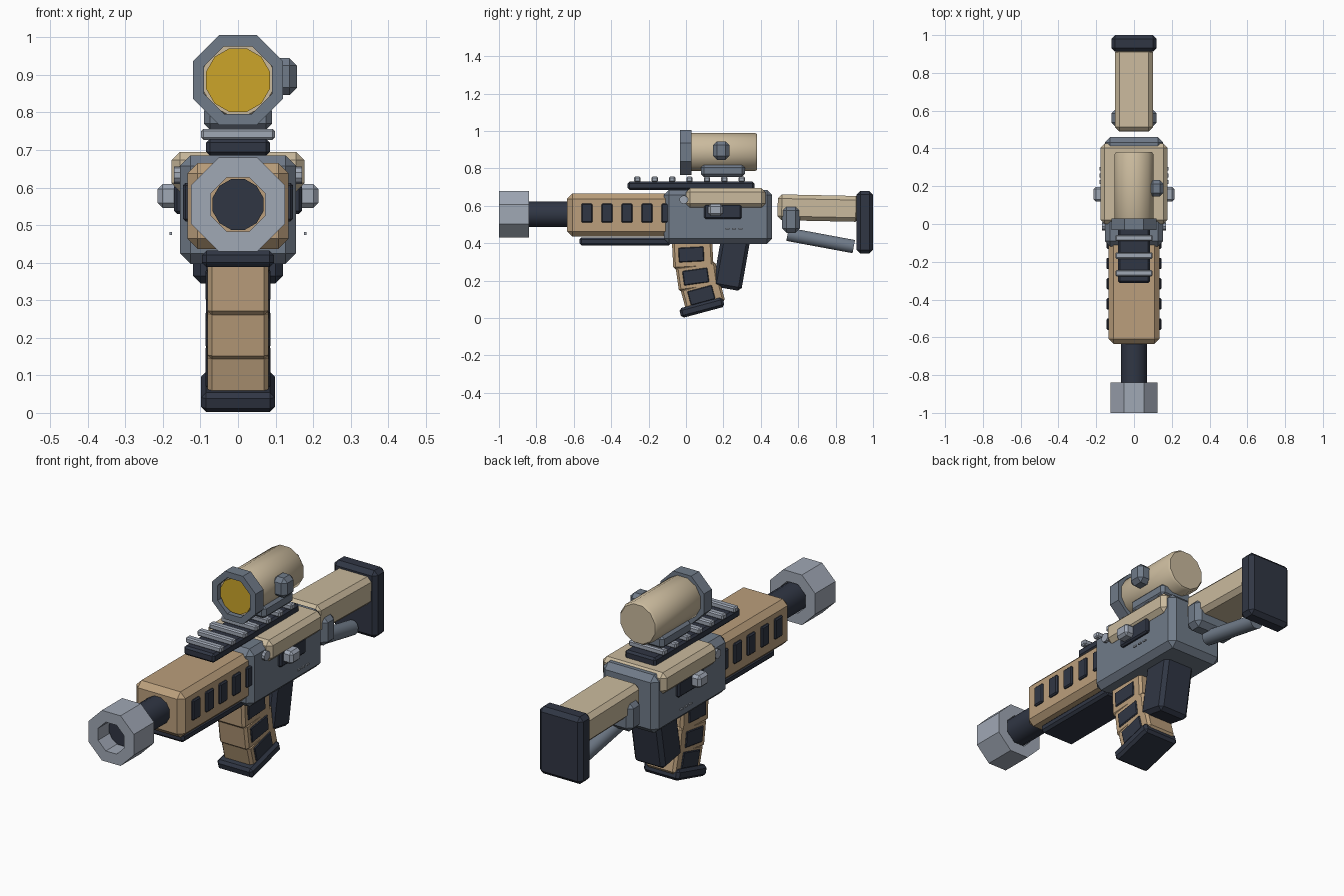
import bpy, bmesh, math
from mathutils import Matrix

if "Cube" in bpy.data.objects:
    bpy.data.objects.remove(bpy.data.objects["Cube"])


def material(name, r, g, b):
    m = bpy.data.materials.new(name)
    lin = [((c / 255 + 0.055) / 1.055) ** 2.4 for c in (r, g, b)]
    m.diffuse_color = (*lin, 1)
    m.use_nodes = True
    m.node_tree.nodes["Principled BSDF"].inputs["Base Color"].default_value = m.diffuse_color
    return m


CREAM = material("cream", 202, 186, 157)
TAN = material("tan", 187, 159, 124)
GREY = material("mid grey", 112, 123, 137)
LIGHT = material("light grey", 160, 168, 181)
DARK = material("charcoal", 48, 54, 68)
GOLD = material("gold lens", 204, 165, 42)


def finish(bm, name, mat, bevel=0.0):
    bmesh.ops.recalc_face_normals(bm, faces=bm.faces)
    me = bpy.data.meshes.new(name)
    bm.to_mesh(me)
    bm.free()
    me.materials.append(mat)
    ob = bpy.data.objects.new(name, me)
    bpy.context.collection.objects.link(ob)
    if bevel:
        mod = ob.modifiers.new("bevel", 'BEVEL')
        mod.width, mod.segments = bevel, 1
    return ob


def box(name, mat, x, y, z, bevel=0.015, tilt=0):
    """Bevelled box from (min, max) ranges, tilted in degrees about its own x axis."""
    bm = bmesh.new()
    bmesh.ops.create_cube(bm, size=1)
    size = [r[1] - r[0] for r in (x, y, z)]
    mid = [(r[0] + r[1]) / 2 for r in (x, y, z)]
    bmesh.ops.transform(bm, matrix=Matrix.Diagonal((*size, 1)), verts=bm.verts)
    ob = finish(bm, name, mat, bevel)
    ob.location = mid
    ob.rotation_euler.x = math.radians(tilt)
    return ob


def tilted(name, mat, hx, cy, cz, sy, sz, tilt, bevel=0.015):
    return box(name, mat, (-hx, hx), (cy - sy / 2, cy + sy / 2),
               (cz - sz / 2, cz + sz / 2), bevel, tilt)


def lathe(name, mat, profile, z, sides, hollow=False, smooth=False, bevel=0.0):
    """Turn (radius, y) points about the y axis; flats face up and sideways."""
    bm = bmesh.new()
    rings = []
    for r, y in profile:
        a = [2 * math.pi * (i + 0.5) / sides for i in range(sides)]
        rings.append([bm.verts.new((r * math.cos(t), y, r * math.sin(t))) for t in a])
    pairs = list(zip(rings, rings[1:]))
    if hollow:
        pairs.append((rings[-1], rings[0]))
    else:
        bm.faces.new(rings[0])
        bm.faces.new(rings[-1])
    for p, q in pairs:
        for i in range(sides):
            j = (i + 1) % sides
            bm.faces.new((p[i], p[j], q[j], q[i]))
    ob = finish(bm, name, mat, bevel)
    ob.location.z = z
    if smooth:
        bpy.context.view_layer.objects.active = ob
        ob.select_set(True)
        bpy.ops.object.shade_smooth_by_angle(angle=math.radians(40))
        ob.select_set(False)
    return ob


OCT = 1 / math.cos(math.pi / 8)

# Muzzle and barrel
lathe("muzzle", LIGHT, [(0.125 * OCT, -1), (0.125 * OCT, -0.84),
                        (0.072 * OCT, -0.84), (0.072 * OCT, -1)], 0.555, 8, hollow=True)
lathe("barrel", DARK, [(0.07, -0.92), (0.07, -0.6)], 0.555, 12, smooth=True)

# Handguard with side slots and lower strip
box("handguard", TAN, (-0.135, 0.135), (-0.635, -0.08), (0.437, 0.665), 0.027)
for i in range(5):
    y = -0.53 + 0.107 * i
    box("handguard_slot", DARK, (-0.146, 0.146), (y - 0.03, y + 0.03), (0.51, 0.612), 0.006)
box("lower_strip", DARK, (-0.096, 0.096), (-0.57, -0.08), (0.388, 0.432), 0.012)

# Receiver and top cover
box("receiver", GREY, (-0.154, 0.154), (-0.118, 0.46), (0.397, 0.686), 0.028)
box("top_cover", CREAM, (-0.177, 0.177), (0.0, 0.425), (0.59, 0.695), 0.022)

# Mirrored side details
for s in (-1, 1):
    def side(a, b):
        return tuple(sorted((s * a, s * b)))
    box("ejection_port", DARK, side(0.14, 0.17), (0.097, 0.297), (0.53, 0.61), 0.008)
    box("bolt_handle", LIGHT, side(0.15, 0.214), (0.118, 0.197), (0.546, 0.609), 0.013)
    pin = lathe("receiver_pin", LIGHT, [(0.023, -0.01), (0.023, 0.01)], 0.633, 10)
    pin.rotation_euler.z = math.pi / 2
    pin.location = (s * 0.16, -0.012, 0.633)
    for y in (0.222, 0.257, 0.292):
        box("rivet", LIGHT, side(0.176, 0.183), (y - 0.01, y + 0.01), (0.474, 0.482), 0)

# Accessory rail
box("rail", DARK, (-0.085, 0.085), (-0.312, 0.365), (0.685, 0.73), 0.01)
for i in range(7):
    y = -0.26 + 0.093 * i
    box("rail_slat", LIGHT, (-0.098, 0.098), (y - 0.017, y + 0.017), (0.727, 0.756), 0.006)

# Scope
box("scope_mount", GREY, (-0.09, 0.09), (0.08, 0.315), (0.755, 0.82), 0.015)
lathe("scope_tube", CREAM, [(0.098, -0.005), (0.106, 0.01), (0.106, 0.37), (0.098, 0.38)],
      0.888, 12, smooth=True)
lathe("scope_lens", GOLD, [(0.088, -0.016), (0.088, -0.004)], 0.886, 12)
lathe("scope_ring", GREY, [(0.12 * OCT, -0.032), (0.12 * OCT, 0.03),
                           (0.09 * OCT, 0.03), (0.09 * OCT, -0.032)], 0.886, 8, hollow=True)
box("scope_knob", GREY, (0.08, 0.157), (0.145, 0.232), (0.846, 0.945), 0.02)

# Stock, butt pad and brace
tilted("stock", CREAM, 0.1, 0.71, 0.588, 0.44, 0.138, -1.2, 0.022)
box("butt_pad", DARK, (-0.12, 0.12), (0.912, 1.0), (0.345, 0.68), 0.02)
box("brace_joint", GREY, (-0.12, 0.12), (0.513, 0.61), (0.455, 0.6), 0.025)
strut = lathe("brace_strut", GREY, [(0.037, -0.18), (0.037, 0.18)], 0, 12, smooth=True)
strut.location = (0, 0.72, 0.415)
strut.rotation_euler.x = math.radians(-10.5)

# Curved magazine: three tilted blocks with side windows, then a base plate
for cy, cz, sz, tilt in ((0.036, 0.34, 0.15, 3), (0.06, 0.222, 0.135, 8), (0.09, 0.122, 0.125, 15)):
    tilted("magazine_block", TAN, 0.081, cy, cz, 0.215, sz, tilt, 0.012)
    tilted("magazine_window", DARK, 0.086, cy - 0.008, cz, 0.135, 0.078, tilt, 0.004)
tilted("magazine_base", DARK, 0.098, 0.085, 0.056, 0.24, 0.053, 15, 0.013)

# Rear grip
tilted("rear_grip", DARK, 0.085, 0.243, 0.295, 0.155, 0.28, -10, 0.018)
